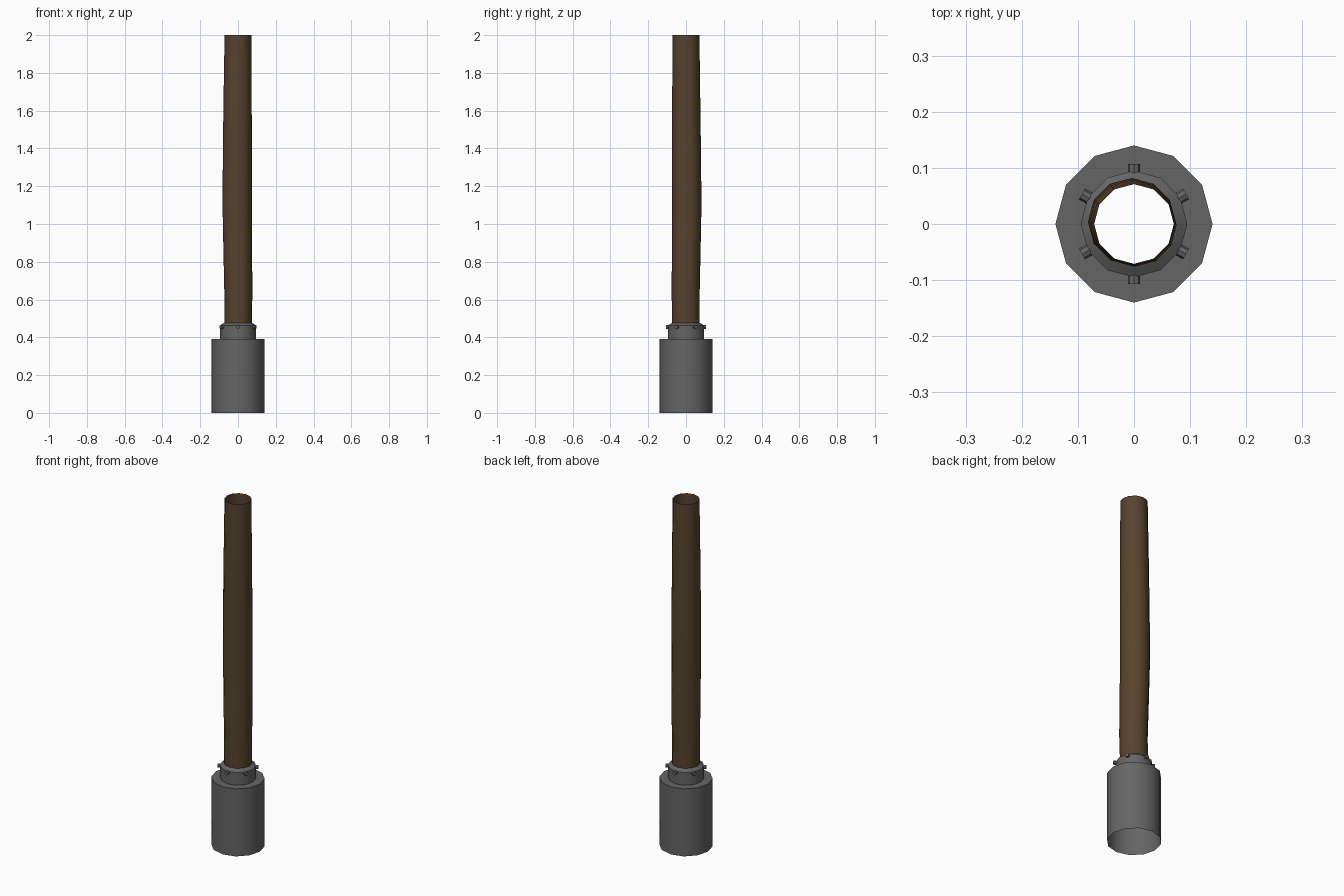
import bpy
import bmesh
from math import cos, sin, pi, radians
from mathutils import Matrix

if "Cube" in bpy.data.objects:
    bpy.data.objects.remove(bpy.data.objects["Cube"])

SIDES = 12


def make_material(name, color):
    mat = bpy.data.materials.new(name)
    mat.use_nodes = True
    mat.diffuse_color = color
    mat.node_tree.nodes["Principled BSDF"].inputs["Base Color"].default_value = color
    return mat


def finish(name, bm, mat):
    mesh = bpy.data.meshes.new(name)
    bm.to_mesh(mesh)
    bm.free()
    mesh.materials.append(mat)
    obj = bpy.data.objects.new(name, mesh)
    bpy.context.collection.objects.link(obj)
    bpy.ops.object.select_all(action="DESELECT")
    obj.select_set(True)
    bpy.context.view_layer.objects.active = obj
    bpy.ops.object.shade_smooth_by_angle(angle=radians(35))
    return obj


def loft(name, rings, mat):
    """Open tube through rings given as (z, radius, centre x, centre y)."""
    bm = bmesh.new()
    loops = []
    for z, r, cx, cy in rings:
        angles = [2 * pi * i / SIDES for i in range(SIDES)]
        loops.append([bm.verts.new((cx + r * cos(a), cy + r * sin(a), z)) for a in angles])
    for low, high in zip(loops, loops[1:]):
        for i in range(SIDES):
            j = (i + 1) % SIDES
            bm.faces.new((low[i], low[j], high[j], high[i]))
    return finish(name, bm, mat)


metal = make_material("grey metal", (0.13, 0.13, 0.13, 1))
wood = make_material("brown wood", (0.095, 0.056, 0.027, 1))

# Hollow head, open below, with a flat shoulder
loft("head", [(0, 0.14, 0, 0), (0.39, 0.14, 0, 0), (0.39, 0.095, 0, 0)], metal)

# Collar with a sloped upper lip
loft("collar", [(0.39, 0.095, 0, 0), (0.463, 0.095, 0, 0), (0.477, 0.074, 0, 0)], metal)

# Slightly crooked hollow handle
loft("handle", [
    (0.44, 0.072, 0, 0),
    (0.62, 0.074, 0.002, -0.002),
    (0.85, 0.076, -0.001, 0.001),
    (1.1, 0.078, -0.004, 0.004),
    (1.4, 0.077, -0.003, 0.002),
    (1.7, 0.074, -0.002, 0.001),
    (2.0, 0.071, 0, 0),
], wood)

# Ring of rivets around the collar
bm = bmesh.new()
for k in range(6):
    place = (Matrix.Rotation(pi / 6 + k * pi / 3, 4, "Z")
             @ Matrix.Translation((0.096, 0, 0.455))
             @ Matrix.Rotation(pi / 2, 4, "Y"))
    bmesh.ops.create_cone(bm, cap_ends=True, segments=8, radius1=0.011,
                          radius2=0.011, depth=0.022, matrix=place)
finish("rivets", bm, metal)
